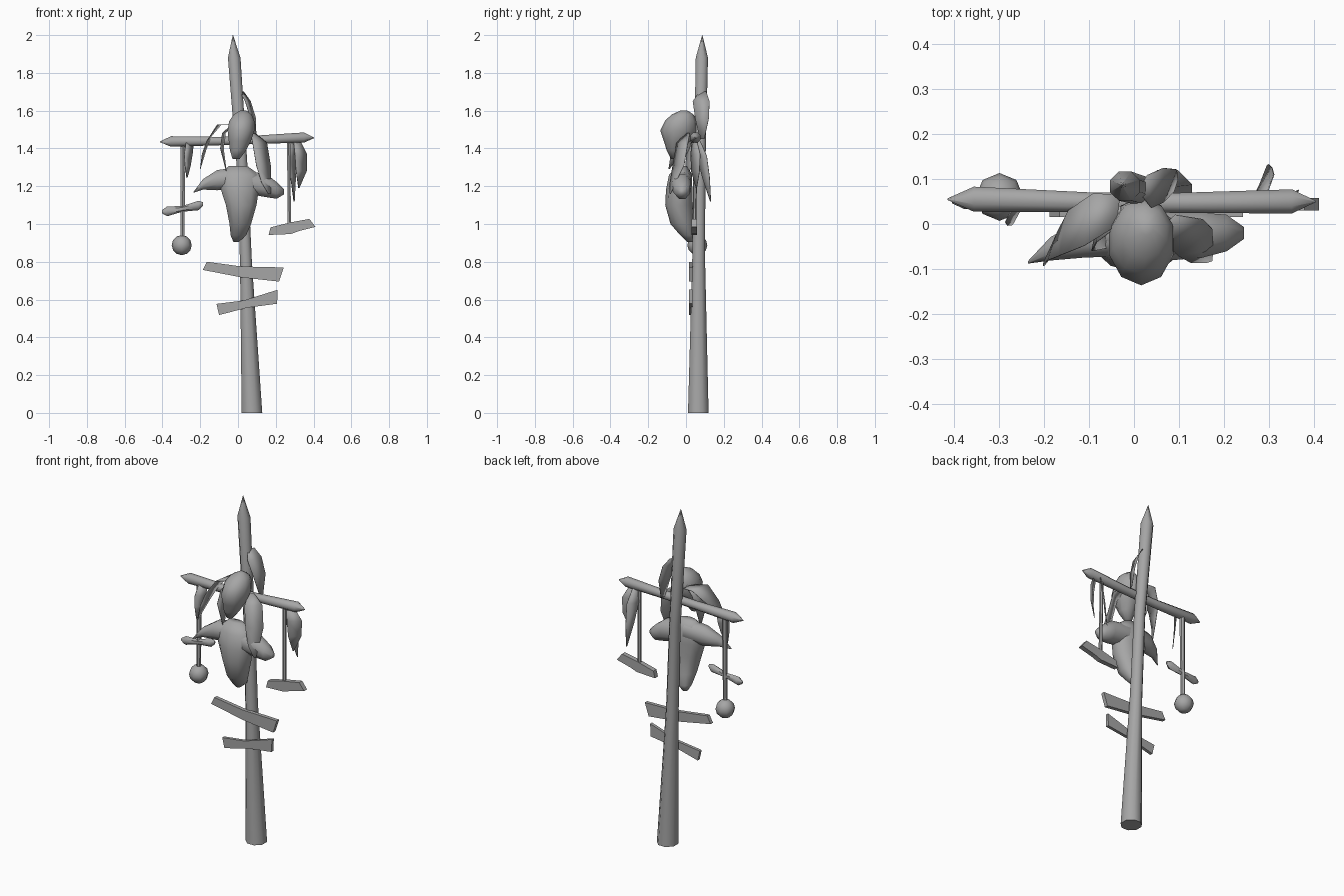
import bpy, math
from mathutils import Vector

grey = bpy.data.materials.new("weathered grey")
grey.diffuse_color = (0.38, 0.38, 0.38, 1)


def finish(name, verts, faces, angle=0, thick=0):
    me = bpy.data.meshes.new(name)
    me.from_pydata([tuple(v) for v in verts], [], faces)
    me.materials.append(grey)
    ob = bpy.data.objects.new(name, me)
    bpy.context.collection.objects.link(ob)
    bpy.ops.object.select_all(action='DESELECT')
    ob.select_set(True)
    bpy.context.view_layer.objects.active = ob
    bpy.ops.object.mode_set(mode='EDIT')
    bpy.ops.mesh.select_all(action='SELECT')
    bpy.ops.mesh.normals_make_consistent(inside=False)
    bpy.ops.object.mode_set(mode='OBJECT')
    if thick:
        m = ob.modifiers.new("thickness", 'SOLIDIFY')
        m.thickness = thick
        m.offset = 0
    if angle:
        bpy.ops.object.shade_smooth_by_angle(angle=math.radians(angle))
    return ob


def loft(name, rings, axis='z', sides=8, angle=50):
    """Rings of (x, y, z, radius y or x, other radius) stacked along an axis."""
    verts, faces = [], []
    for x, y, z, ra, rb in rings:
        for i in range(sides):
            t = 2 * math.pi * (i + 0.5) / sides
            a, b = ra * math.cos(t), rb * math.sin(t)
            verts.append((x + a, y + b, z) if axis == 'z' else (x, y + a, z + b))
    for r in range(len(rings) - 1):
        for i in range(sides):
            j = (i + 1) % sides
            faces.append((r * sides + i, r * sides + j, (r + 1) * sides + j, (r + 1) * sides + i))
    faces.append(tuple(range(sides)))
    faces.append(tuple(range(len(verts) - sides, len(verts))))
    return finish(name, verts, faces, angle)


def leaf(name, pts):
    """Sheet from centre points, each with a half-width vector."""
    verts, faces = [], []
    for c, w in pts:
        verts += [Vector(c) - Vector(w), Vector(c) + Vector(w)]
    for i in range(len(pts) - 1):
        faces.append((2 * i, 2 * i + 1, 2 * i + 3, 2 * i + 2))
    return finish(name, verts, faces, 40, 0.003)


def board(name, outline, y0, y1):
    """Front outline extruded in depth."""
    n = len(outline)
    verts = [(x, y, z) for y in (y0, y1) for x, z in outline]
    faces = [tuple(range(n)), tuple(range(n, 2 * n))]
    faces += [(i, (i + 1) % n, n + (i + 1) % n, n + i) for i in range(n)]
    return finish(name, verts, faces)


# Leaning pole with sharpened top
loft("pole", [(0.074, 0.065, 0, 0.059, 0.059), (0.042, 0.067, 0.8, 0.034, 0.037),
              (0.022, 0.072, 1.3, 0.031, 0.033), (-0.02, 0.084, 1.88, 0.036, 0.035),
              (-0.027, 0.086, 2.0, 0.001, 0.001)])

# Crossbar, pointed at both ends
loft("crossbar", [(-0.413, 0.055, 1.435, 0.002, 0.002), (-0.355, 0.055, 1.437, 0.03, 0.03),
                  (-0.1, 0.048, 1.439, 0.024, 0.024), (0.1, 0.047, 1.446, 0.024, 0.024),
                  (0.35, 0.05, 1.458, 0.029, 0.029), (0.402, 0.05, 1.456, 0.002, 0.002)], 'x')

# Skull-shaped head
loft("head", [(-0.01, -0.062, 1.345, 0.02, 0.018), (0.0, -0.06, 1.39, 0.045, 0.042),
              (0.01, -0.048, 1.44, 0.062, 0.07), (0.016, -0.038, 1.495, 0.075, 0.098),
              (0.02, -0.028, 1.545, 0.07, 0.084), (0.025, -0.018, 1.58, 0.05, 0.058),
              (0.028, -0.01, 1.602, 0.015, 0.015)], sides=10, angle=70)

# Torso and its two drooping shoulders
loft("torso", [(0.0, -0.02, 1.308, 0.05, 0.025), (0.01, -0.03, 1.26, 0.11, 0.06),
               (0.01, -0.036, 1.18, 0.105, 0.07), (0.017, -0.038, 1.1, 0.085, 0.072),
               (0.012, -0.02, 1.0, 0.06, 0.062), (0.002, 0.01, 0.94, 0.043, 0.04),
               (-0.01, 0.022, 0.905, 0.015, 0.016)], sides=10, angle=80)
loft("left_shoulder", [(0.0, -0.02, 1.245, 0.055, 0.06), (-0.11, -0.03, 1.232, 0.048, 0.058),
                       (-0.185, -0.055, 1.21, 0.028, 0.03),
                       (-0.235, -0.085, 1.168, 0.003, 0.003)], 'x', angle=80)
loft("right_shoulder", [(0.02, -0.03, 1.225, 0.06, 0.065), (0.15, -0.025, 1.203, 0.054, 0.066),
                        (0.205, -0.02, 1.178, 0.044, 0.048),
                        (0.244, -0.02, 1.17, 0.014, 0.014)], 'x', angle=60)

# Left hanging charm: cord, small bone and ball
loft("left_cord", [(-0.295, 0.055, 0.92, 0.012, 0.012), (-0.29, 0.055, 1.43, 0.015, 0.015)], sides=6)
loft("bone", [(-0.403, 0.05, 1.065, 0.005, 0.008), (-0.375, 0.05, 1.067, 0.02, 0.026),
              (-0.295, 0.05, 1.08, 0.014, 0.015), (-0.21, 0.05, 1.098, 0.02, 0.025),
              (-0.186, 0.05, 1.105, 0.005, 0.01)], 'x', sides=6)
bpy.ops.mesh.primitive_uv_sphere_add(segments=8, ring_count=6, radius=0.053,
                                     location=(-0.298, 0.06, 0.888))
ball = bpy.context.object
ball.name = "ball"
ball.data.materials.append(grey)
bpy.ops.object.shade_smooth_by_angle(angle=math.radians(60))

# Right hanging charm: cord and plank
loft("right_cord", [(0.272, 0.045, 0.99, 0.01, 0.01), (0.268, 0.05, 1.44, 0.01, 0.01)], sides=6)
board("hanging_plank", [(0.162, 0.942), (0.172, 0.982), (0.275, 1.008), (0.378, 1.027),
                        (0.41, 0.985), (0.32, 0.962), (0.28, 0.947)], 0.03, 0.058)

# Two boards nailed across the pole
board("upper_board", [(-0.187, 0.757), (-0.165, 0.8), (0.02, 0.775), (0.242, 0.77),
                      (0.217, 0.695), (0.02, 0.717)], 0.016, 0.038)
board("lower_board", [(-0.114, 0.577), (-0.1, 0.518), (0.05, 0.557), (0.207, 0.578),
                      (0.21, 0.652), (0.03, 0.595)], 0.016, 0.034)

# Feathers around the head
leaf("left_outer_feather", [((-0.035, 0.03, 1.525), (0.005, 0.035, 0)),
                            ((-0.1, 0.01, 1.525), (0.01, 0.058, 0)),
                            ((-0.155, -0.02, 1.45), (0.01, 0.05, 0.01)),
                            ((-0.18, -0.05, 1.38), (0.01, 0.03, 0.01)),
                            ((-0.2, -0.09, 1.29), (0, 0.003, 0))])
leaf("left_inner_feather", [((-0.03, 0.02, 1.53), (0, 0.02, 0)),
                            ((-0.075, 0.0, 1.48), (0.008, 0.04, 0)),
                            ((-0.085, -0.02, 1.4), (0.008, 0.04, 0)),
                            ((-0.06, -0.05, 1.27), (0, 0.003, 0))])
leaf("right_feather", [((0.08, 0.01, 1.48), (0.012, 0.01, 0)),
                       ((0.115, -0.02, 1.43), (0.038, 0.03, 0)),
                       ((0.135, -0.04, 1.31), (0.038, 0.03, 0)),
                       ((0.15, -0.07, 1.22), (0.025, 0.015, 0)),
                       ((0.167, -0.083, 1.16), (0.006, 0.002, 0))])
leaf("back_feather", [((0.092, 0.085, 1.45), (0.004, 0.012, 0)),
                      ((0.08, 0.085, 1.56), (0.014, 0.036, 0)),
                      ((0.052, 0.08, 1.65), (0.014, 0.044, 0)),
                      ((0.02, 0.09, 1.7), (0.01, 0.018, 0))])

# Leaves hanging from the crossbar
leaf("left_leaf", [((-0.255, 0.04, 1.43), (0.02, 0.015, 0)),
                   ((-0.263, 0.025, 1.37), (0.022, 0.022, 0)),
                   ((-0.266, 0.015, 1.31), (0.015, 0.018, 0)),
                   ((-0.27, 0.0, 1.245), (0.002, 0.002, 0))])
leaf("right_leaf", [((0.315, 0.045, 1.43), (0.02, 0.015, 0)),
                    ((0.333, 0.05, 1.37), (0.032, 0.025, 0)),
                    ((0.335, 0.05, 1.28), (0.028, 0.022, 0)),
                    ((0.322, 0.055, 1.19), (0.002, 0.002, 0))])
leaf("right_back_leaf", [((0.285, 0.06, 1.44), (0.012, 0.015, 0)),
                         ((0.288, 0.085, 1.36), (0.022, 0.025, 0)),
                         ((0.292, 0.105, 1.25), (0.014, 0.02, 0)),
                         ((0.297, 0.13, 1.12), (0.002, 0.002, 0))])
